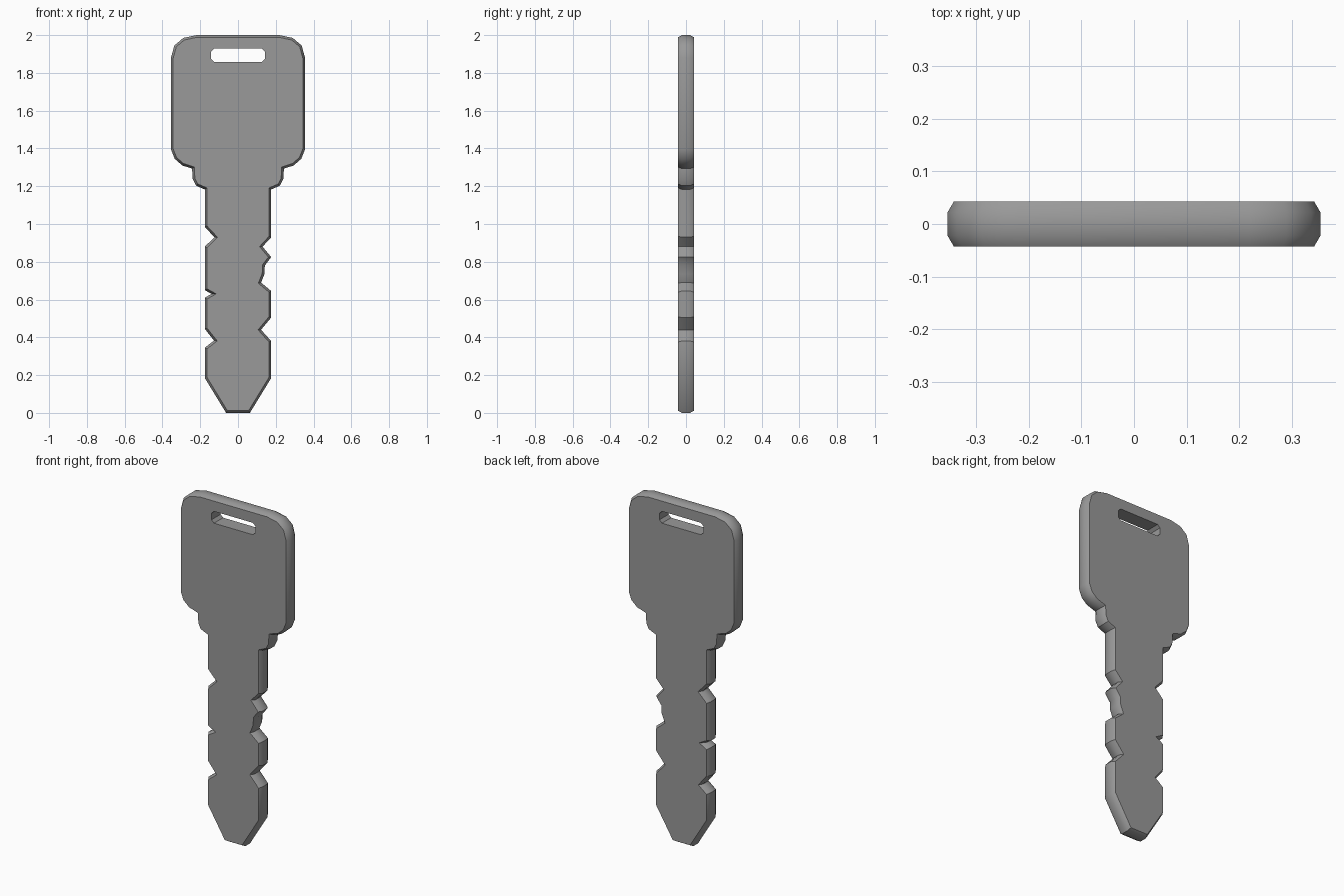
import bpy, bmesh, math
from mathutils import Vector

if "Cube" in bpy.data.objects:
    bpy.data.objects.remove(bpy.data.objects["Cube"])

HALF, EDGE, INSET = 0.0425, 0.022, 0.012

# Head with its shoulder, right side from top to blade
head = [(0.22, 2), (0.29, 1.985), (0.337, 1.945), (0.355, 1.88), (0.355, 1.395),
        (0.335, 1.345), (0.295, 1.31), (0.243, 1.293), (0.24, 1.24),
        (0.222, 1.203), (0.176, 1.183)]
# Blade cuts on each side
right_cuts = [(0.176, 0.93), (0.13, 0.88), (0.176, 0.825), (0.142, 0.78),
              (0.14, 0.735), (0.122, 0.69), (0.176, 0.645), (0.176, 0.505),
              (0.122, 0.44), (0.176, 0.38), (0.176, 0.185), (0.063, 0)]
left_cuts = [(-0.063, 0), (-0.176, 0.185), (-0.176, 0.345), (-0.127, 0.383),
             (-0.176, 0.445), (-0.176, 0.61), (-0.14, 0.63), (-0.176, 0.65),
             (-0.176, 0.88), (-0.125, 0.93), (-0.176, 0.985)]
outline = head + right_cuts + left_cuts + [(-x, z) for x, z in reversed(head)]

# Keyring slot with clipped corners
sx, sz, clip, slot_z = 0.143, 0.035, 0.016, 1.893
slot = []
for a, b in ((1, 1), (1, -1), (-1, -1), (-1, 1)):
    pair = [(a * (sx - clip), slot_z + b * sz), (a * sx, slot_z + b * (sz - clip))]
    slot += pair if a * b > 0 else pair[::-1]


def inset(points, d):
    """Move a clockwise outline inward by d with mitred corners."""
    pts = [Vector(p) for p in points]
    result = []
    for i, p in enumerate(pts):
        e1 = (p - pts[i - 1]).normalized()
        e2 = (pts[(i + 1) % len(pts)] - p).normalized()
        n1, n2 = Vector((e1.y, -e1.x)), Vector((e2.y, -e2.x))
        result.append(p + (n1 + n2) * (d / (1 + n1.dot(n2))))
    return result


def add_wall(bm, layers):
    """Stack rings along y, join them, and return the two end rings' edges."""
    rings = [[bm.verts.new((p[0], y, p[1])) for p in pts] for y, pts in layers]
    n = len(rings[0])
    for r0, r1 in zip(rings, rings[1:]):
        for i in range(n):
            j = (i + 1) % n
            bm.faces.new((r0[i], r0[j], r1[j], r1[i]))
    return [[bm.edges.get((r[i], r[(i + 1) % n])) for i in range(n)]
            for r in (rings[0], rings[-1])]


bm = bmesh.new()
rim = inset(outline, INSET)
outer = add_wall(bm, [(-HALF, rim), (-EDGE, outline), (EDGE, outline), (HALF, rim)])
inner = add_wall(bm, [(-HALF, slot), (HALF, slot)])

# Flat front and back around the slot
for a, b in zip(outer, inner):
    bmesh.ops.triangle_fill(bm, edges=a + b, use_beauty=True)
bmesh.ops.recalc_face_normals(bm, faces=bm.faces)
bmesh.ops.dissolve_limit(bm, angle_limit=0.01, verts=[], edges=[
    e for e in bm.edges if all(abs(f.normal.y) > 0.99 for f in e.link_faces)])

mesh = bpy.data.meshes.new("key")
bm.to_mesh(mesh)
bm.free()
key = bpy.data.objects.new("key", mesh)
bpy.context.collection.objects.link(key)

metal = bpy.data.materials.new("grey metal")
metal.use_nodes = True
colour = (0.32, 0.32, 0.32, 1)
metal.diffuse_color = colour
metal.node_tree.nodes["Principled BSDF"].inputs["Base Color"].default_value = colour
mesh.materials.append(metal)

bpy.ops.object.select_all(action="DESELECT")
key.select_set(True)
bpy.context.view_layer.objects.active = key
bpy.ops.object.shade_smooth_by_angle(angle=math.radians(32))
